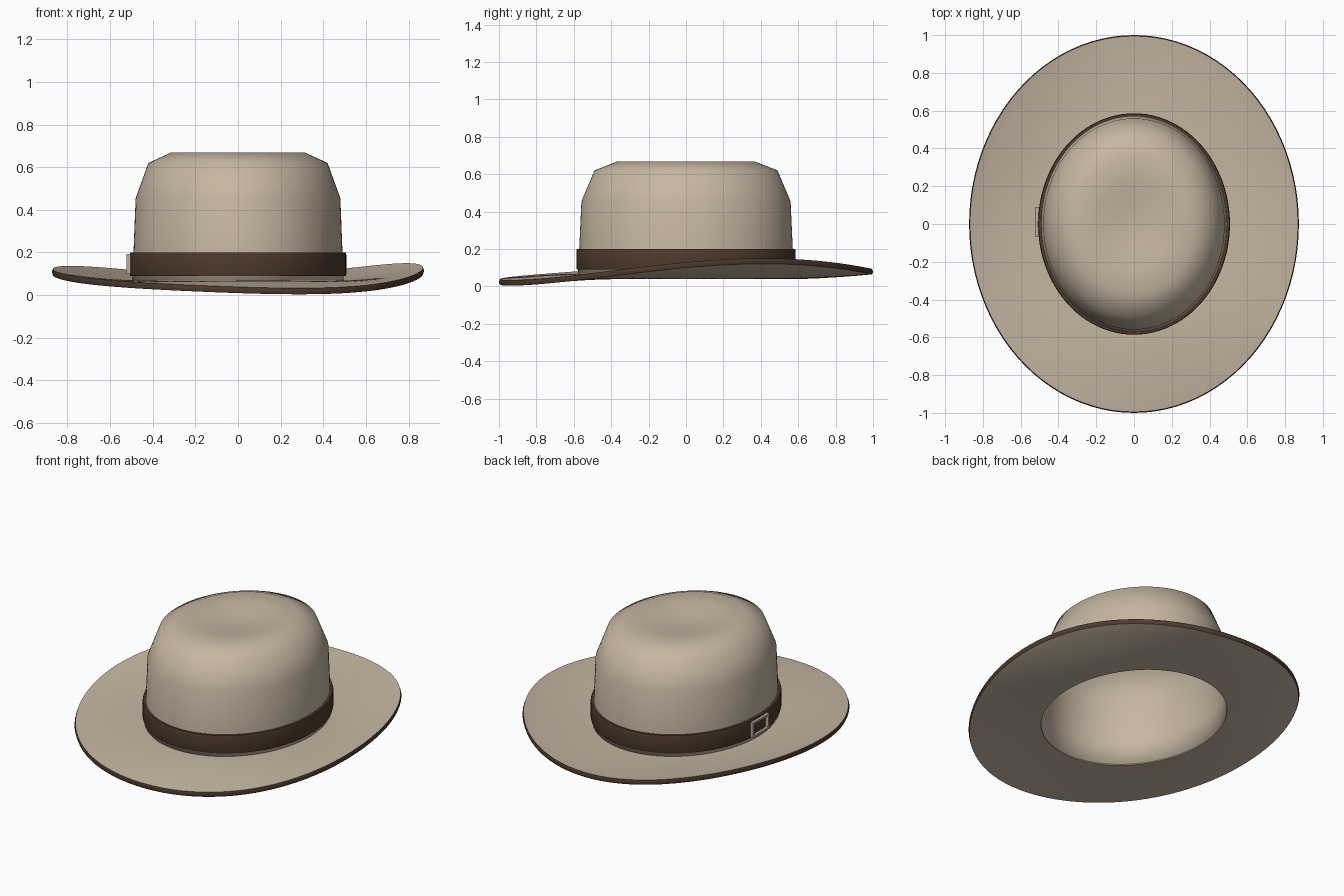
import bpy, bmesh
from math import sin, cos, pi, radians

cube = bpy.data.objects.get("Cube")
if cube:
    bpy.data.objects.remove(cube)

SEGMENTS = 96


def make_material(name, color):
    mat = bpy.data.materials.new(name)
    mat.use_nodes = True
    mat.diffuse_color = (*color, 1)
    bsdf = mat.node_tree.nodes["Principled BSDF"]
    bsdf.inputs["Base Color"].default_value = (*color, 1)
    bsdf.inputs["Roughness"].default_value = 0.8
    return mat


felt = make_material("beige felt", (0.56, 0.47, 0.36))
leather = make_material("dark brown leather", (0.075, 0.043, 0.024))
metal = make_material("dull silver", (0.48, 0.43, 0.38))


def finish(bm, name, mats, angle):
    mesh = bpy.data.meshes.new(name)
    bm.to_mesh(mesh)
    bm.free()
    for mat in mats:
        mesh.materials.append(mat)
    obj = bpy.data.objects.new(name, mesh)
    bpy.context.collection.objects.link(obj)
    bpy.ops.object.select_all(action="DESELECT")
    obj.select_set(True)
    bpy.context.view_layer.objects.active = obj
    bpy.ops.object.shade_smooth_by_angle(angle=radians(angle))
    return obj


def loft(name, rings, mats, angle=45, closed=False, trim=()):
    """Join elliptical rings (x radius, y radius, height function)."""
    bm = bmesh.new()
    loops = []
    for rx, ry, height in rings:
        angles = [2 * pi * i / SEGMENTS for i in range(SEGMENTS)]
        loops.append([bm.verts.new((rx * cos(a), ry * sin(a), height(a))) for a in angles])
    for k in range(len(loops) if closed else len(loops) - 1):
        low, high = loops[k], loops[(k + 1) % len(loops)]
        for i in range(SEGMENTS):
            j = (i + 1) % SEGMENTS
            face = bm.faces.new((low[i], low[j], high[j], high[i]))
            face.material_index = 1 if k in trim else 0
    bmesh.ops.remove_doubles(bm, verts=bm.verts, dist=0.0001)
    return finish(bm, name, mats, angle)


def level(z):
    return lambda a: z


# Crown: tapered dome with a shallow dip in the top
profile = [(0.497, 0.045), (0.49, 0.2), (0.48, 0.455), (0.42, 0.62), (0.315, 0.668),
           (0.2, 0.66), (0.09, 0.645), (0, 0.635)]
crown = loft("crown", [(r, r * 1.165, level(z)) for r, z in profile], [felt], 75)
shell = crown.modifiers.new("thickness", "SOLIDIFY")
shell.thickness = 0.012
shell.offset = -1


# Brim: sides swept up, front dipped, with a leather-bound edge
def rim_height(a):
    skew = 0.016 * sin(2 * a) * (1 - sin(a)) / 2
    return (0.096 + 0.0395 * sin(a) + 0.03 * cos(2 * a)
            + 0.012 * sin(3 * a) + 0.003 * cos(a) + skew)


def brim_ring(t, drop, inset=0.0):
    def height(a):
        return 0.068 + (rim_height(a) - 0.068) * t ** 1.6 - drop
    return (0.486 + 0.387 * t - inset, 0.568 + 0.432 * t - inset, height)


STEPS = 12
THICK = 0.029
steps = [i / STEPS for i in range(STEPS + 1)]
rings = [brim_ring(t, THICK, 0.005 * (t == 1)) for t in steps]
rings.append(brim_ring(1, THICK / 2))
rings += [brim_ring(t, 0, 0.005 * (t == 1)) for t in reversed(steps)]
loft("brim", rings, [felt, leather], 45, True, (STEPS, STEPS + 1))

# Hat band: closed ring around the crown
band = [(0.488, 0.09), (0.505, 0.09), (0.508, 0.1), (0.508, 0.19), (0.505, 0.2), (0.488, 0.2)]
loft("hat_band", [(r, r + 0.078, level(z)) for r, z in band], [leather], 50, True)

# Buckle: four thin bars on the side of the band
bm = bmesh.new()
for side in (-1, 1):
    for center, size in (((-0.513, 0.01 + side * 0.074, 0.145), (0.02, 0.012, 0.094)),
                         ((-0.513, 0.01, 0.145 + side * 0.041), (0.02, 0.15, 0.012))):
        bar = bmesh.ops.create_cube(bm, size=1)["verts"]
        bmesh.ops.scale(bm, verts=bar, vec=size)
        bmesh.ops.translate(bm, verts=bar, vec=center)
finish(bm, "buckle_frame", [metal], 30)
